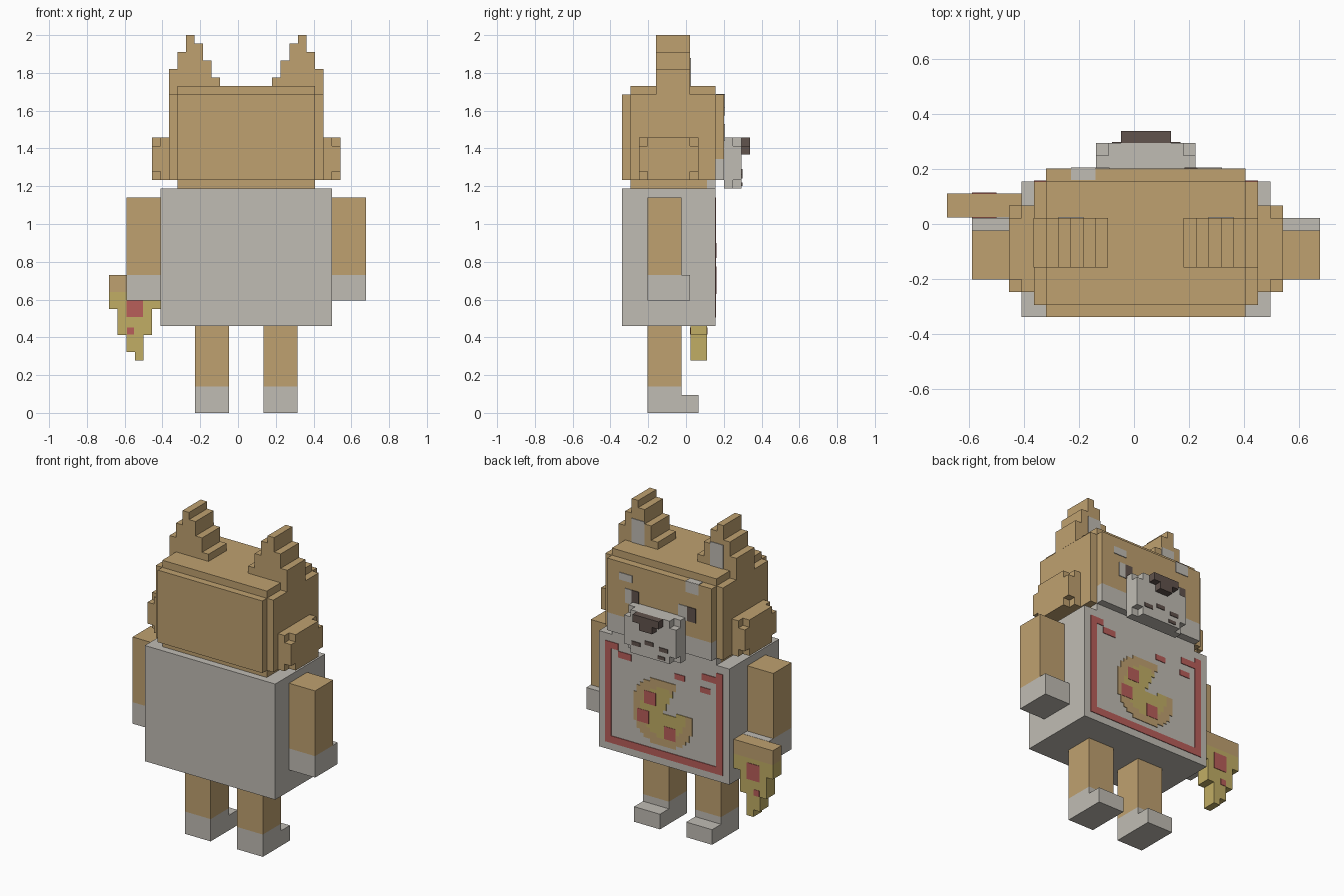
import bpy
import bmesh
import math

cube = bpy.data.objects.get("Cube")
if cube:
    bpy.data.objects.remove(cube, do_unlink=True)

V = 0.0453      # block unit
CX = 0.0435     # symmetry plane of the body
THIN = 0.004    # thickness of painted plates


def material(name, rgb):
    lin = [((c / 255 + 0.055) / 1.055) ** 2.4 for c in rgb] + [1.0]
    m = bpy.data.materials.new(name)
    m.use_nodes = True
    m.diffuse_color = lin
    bsdf = m.node_tree.nodes["Principled BSDF"]
    bsdf.inputs["Base Color"].default_value = lin
    bsdf.inputs["Roughness"].default_value = 0.9
    return m


TAN = material("tan", (191, 161, 112))
GREY = material("pale_grey", (192, 188, 180))
DARK = material("dark_brown", (97, 83, 77))
RED = material("red", (184, 94, 90))
YELLOW = material("cheese_yellow", (193, 174, 101))


def make(name, mat, boxes):
    """One object from axis-aligned boxes given as (x0, x1, y0, y1, z0, z1)."""
    bm = bmesh.new()
    for b in boxes:
        for v in bmesh.ops.create_cube(bm, size=1)["verts"]:
            for a in range(3):
                lo, hi = b[2 * a], b[2 * a + 1]
                v.co[a] = (lo + hi) / 2 + v.co[a] * (hi - lo)
    me = bpy.data.meshes.new(name)
    bm.to_mesh(me)
    bm.free()
    me.materials.append(mat)
    ob = bpy.data.objects.new(name, me)
    bpy.context.collection.objects.link(ob)
    return ob


def flip(b):
    return (2 * CX - b[1], 2 * CX - b[0]) + tuple(b[2:])


def pair(name, mat, boxes):
    make("left_" + name, mat, boxes)
    make("right_" + name, mat, [flip(b) for b in boxes])


def notched(b, axis):
    """Box whose four corners are cut away on the outer layer of an axis."""
    root, out = list(b), list(b)
    root[2 * axis + 1] -= V
    out[2 * axis] = b[2 * axis + 1] - V
    result = [root]
    for a in {0, 1, 2} - {axis}:
        arm = list(out)
        arm[2 * a] += V
        arm[2 * a + 1] -= V
        result.append(arm)
    return result


def paint(name, mat, y, rects):
    """Thin plates on a surface facing +y; rects are (x0, x1, z0, z1)."""
    make(name, mat, [(r[0], r[1], y - THIN, y + THIN, r[2], r[3]) for r in rects])


# Shirt body, limbs
make("shirt_body", GREY, [(-0.41, 0.497, -0.34, 0.155, 0.46, 1.187)])
pair("arm", TAN, [(0.497, 0.678, -0.203, -0.023, 0.73, 1.14)])
pair("hand", GREY, [(0.497, 0.678, -0.203, -0.023, 0.595, 0.73),
                    (0.497, 0.678, -0.023, 0.022, 0.595, 0.73)])
pair("leg", TAN, [(0.135, 0.315, -0.203, -0.023, 0.14, 0.46)])
pair("foot", GREY, [(0.135, 0.315, -0.203, -0.023, 0, 0.14),
                    (0.135, 0.315, -0.023, 0.066, 0, 0.095)])

# Head with stepped edges
L, R = -0.32, 0.407
make("head", TAN, [
    (L - V, R + V, -0.295, 0.155, 1.232, 1.685),
    (L, R, -0.34, 0.155, 1.232, 1.685),
    (L, R, 0.155, 0.202, 1.345, 1.685),
    (L, R, -0.295, 0.155, 1.232, 1.73),
    (L, R, -0.295, 0.11, 1.187, 1.232)])
make("lower_face", GREY, [
    (L, R, 0.155, 0.202, 1.232, 1.345),
    (L, R, 0.11, 0.155, 1.187, 1.232)])
pair("cheek_tuft", TAN, notched((R + V, R + 3 * V, -0.248, 0.067, 1.232, 1.457), 0))

# Ears as stepped columns, inner to outer
steps = [1, 3, 5, 6, 4, 2]
pair("ear", TAN, [(0.181 + i * V, 0.181 + (i + 1) * V, -0.158, 0.022,
                   1.685, 1.73 + s * V) for i, s in enumerate(steps)])
pair("inner_ear", GREY, [(0.272, 0.362, 0.022 - THIN, 0.022 + THIN, 1.73, 1.88)])

# Snout, nose and mouth
make("snout", GREY, notched((-0.138, 0.225, 0.2, 0.295, 1.187, 1.457), 1))
make("nose", DARK, [(CX - 2 * V, CX + 2 * V, 0.295, 0.34, 1.41, 1.457),
                    (CX - V, CX + V, 0.295, 0.34, 1.367, 1.41)])
paint("mouth", DARK, 0.295, [(0.02, 0.08, 1.265, 1.29), (0.11, 0.17, 1.24, 1.265),
                             (-0.08, -0.02, 1.25, 1.275), (-0.06, -0.01, 1.2, 1.22)])

# Eyes and brows
paint("eye_whites", GREY, 0.202, [(0.235, 0.28, 1.44, 1.53), (-0.15, -0.09, 1.44, 1.53)])
paint("pupils", DARK, 0.202, [(0.185, 0.235, 1.44, 1.53), (-0.21, -0.15, 1.44, 1.53)])
paint("brows", GREY, 0.202, [(0.23, 0.32, 1.575, 1.62), (-0.23, -0.14, 1.62, 1.688)])
make("brow_top", GREY, [(-0.23, -0.14, 0.16, 0.204, 1.683, 1.689)])

# Red border on the shirt
paint("shirt_border", RED, 0.155, [
    (0.41, 0.452, 0.505, 1.14), (-0.365, -0.32, 0.505, 1.14),
    (-0.32, 0.41, 0.505, 0.55), (0.36, 0.41, 1.1, 1.14),
    (0.27, 0.36, 1.055, 1.095), (-0.1, -0.03, 1.025, 1.06),
    (-0.32, -0.22, 1.07, 1.11), (-0.28, -0.21, 0.99, 1.025)])

# Round pie with a missing wedge, painted in small cells on the shirt
cell = V / 2
crust, cheese = [], []
for i in range(-10, 10):
    for j in range(-10, 10):
        u, w = (i + 0.5) * cell, (j + 0.5) * cell
        r = math.hypot(u, w)
        angle = math.degrees(math.atan2(w, -u))
        if r > 0.215 or 8 < angle < 62:
            continue
        x, z = 0.05 + i * cell, 0.785 + j * cell
        (crust if r > 0.155 else cheese).append((x, x + cell, z, z + cell))
paint("pie_crust", TAN, 0.155, crust)
paint("pie_cheese", YELLOW, 0.155, cheese)
spots = [(0.139, 0.86), (0.187, 0.735), (0.0, 0.67)]
paint("pie_spots", RED, 0.157, [(x - 0.04, x + 0.04, z - 0.04, z + 0.04) for x, z in spots])

# Held slice: stepped columns from the outer to the inner edge
X0 = -0.682
make("slice_crust", TAN, [(X0, X0 + 6 * V, 0.024, 0.112, 0.64, 0.73)])
drops = [2, 5, 7, 8, 5, 2]
make("slice_cheese", YELLOW, [(X0 + i * V, X0 + (i + 1) * V, 0.024, 0.112,
                               0.64 - d * V, 0.64) for i, d in enumerate(drops)])
make("slice_spots", RED, [(-0.59, -0.502, 0.021, 0.115, 0.507, 0.61),
                          (-0.588, -0.55, 0.021, 0.115, 0.415, 0.453)])
